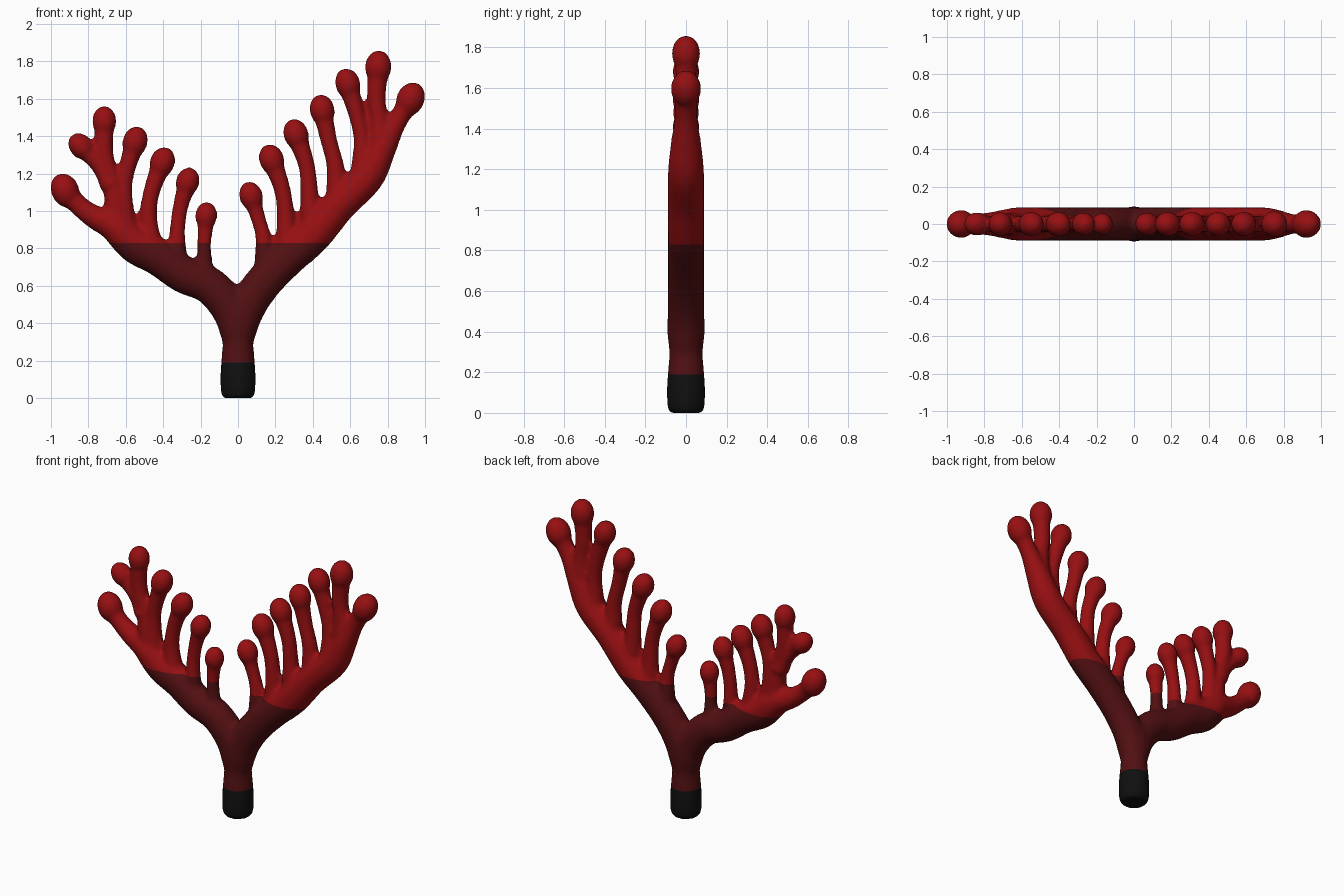
import bpy, bmesh, math
from mathutils import Vector

if "Cube" in bpy.data.objects:
    bpy.data.objects.remove(bpy.data.objects["Cube"])

SIDES = 16


def material(name, rgb):
    m = bpy.data.materials.new(name)
    m.diffuse_color = (*rgb, 1)
    m.use_nodes = True
    m.node_tree.nodes["Principled BSDF"].inputs["Base Color"].default_value = m.diffuse_color
    return m


BANDS = [material("black foot", (0.005, 0.005, 0.005)),
         material("dark red", (0.085, 0.005, 0.006)),
         material("bright red", (0.31, 0.005, 0.006))]
CUTS = (0.19, 0.83)


def spline(pts, steps=5):
    """Catmull-Rom through (x, z, radius) points."""
    p = [Vector(q) for q in pts]
    p = [2 * p[0] - p[1]] + p + [2 * p[-1] - p[-2]]
    out = []
    for a, b, c, d in zip(p, p[1:], p[2:], p[3:]):
        for i in range(steps):
            t = i / steps
            out.append(0.5 * (2 * b + (c - a) * t + (2 * a - 5 * b + 4 * c - d) * t ** 2
                              + (3 * b - a - 3 * c + d) * t ** 3))
    return out + [p[-2]]


def tube(bm, pts, depth=None):
    """Round tube in the xz plane; depth limits the radius along y."""
    path = spline(pts)
    rings = []
    for i, (x, z, r) in enumerate(path):
        d = path[min(i + 1, len(path) - 1)] - path[max(i - 1, 0)]
        n = Vector((d.y, 0, -d.x)).normalized()
        ry = min(r, depth) if depth else r
        rings.append([bm.verts.new(Vector((x, 0, z)) + n * r * math.cos(a)
                                   + Vector((0, ry * math.sin(a), 0)))
                      for a in (2 * math.pi * k / SIDES for k in range(SIDES))])
    for lo, hi in zip(rings, rings[1:]):
        for k in range(SIDES):
            j = (k + 1) % SIDES
            bm.faces.new((lo[k], lo[j], hi[j], hi[k]))
    bm.faces.new(rings[0][::-1])
    bm.faces.new(rings[-1])


def bulb(bm, x, z, r, along):
    """Slightly elongated tip pointing along the finger."""
    tilt = Vector((along[0], 0, along[1])).to_track_quat('Z', 'Y').to_matrix().to_4x4()
    new = bmesh.ops.create_uvsphere(bm, u_segments=14, v_segments=10, radius=r)["verts"]
    for v in new:
        v.co.z *= 1.25
        v.co = tilt @ v.co + Vector((x, 0, z))


def finger(bm, base, mid, neck, tip, r=0.068, stem=0.045):
    tube(bm, [(*base, stem * 1.35), (*mid, stem * 1.05), (*neck, stem), (*tip, r * 0.8)])
    bulb(bm, *tip, r, (tip[0] - neck[0], tip[1] - neck[1]))


bm = bmesh.new()

# Trunk
tube(bm, [(0, 0, .078), (0, .03, .092), (0, .12, .095), (0, .2, .09), (0, .3, .083),
          (0, .42, .095), (0, .52, .085)])

# Main arms
tube(bm, [(0, .3, .08), (.04, .47, .1), (.13, .61, .1), (.26, .745, .1), (.4, .87, .1),
          (.54, 1.03, .092), (.69, 1.18, .09), (.77, 1.33, .075), (.84, 1.46, .055),
          (.91, 1.58, .055)], .09)
bulb(bm, .922, 1.597, .076, (.45, 1))
tube(bm, [(0, .3, .08), (-.04, .47, .1), (-.15, .6, .1), (-.29, .66, .1), (-.42, .75, .1),
          (-.55, .82, .1), (-.66, .92, .085), (-.76, .965, .065), (-.84, 1.02, .055),
          (-.91, 1.09, .055)], .09)
bulb(bm, -.925, 1.11, .076, (-.4, 1))

# Fingers on the tall arm
finger(bm, (.14, .72), (.135, .86), (.105, .97), (.07, 1.08), .064, .04)
finger(bm, (.26, .8), (.255, .98), (.235, 1.12), (.18, 1.275))
finger(bm, (.39, .93), (.38, 1.12), (.365, 1.25), (.31, 1.41))
finger(bm, (.53, 1.07), (.52, 1.24), (.485, 1.38), (.45, 1.54))
finger(bm, (.66, 1.2), (.665, 1.37), (.64, 1.5), (.587, 1.68))
finger(bm, (.76, 1.33), (.755, 1.48), (.74, 1.6), (.75, 1.77), .072, .05)

# Fingers on the low arm
finger(bm, (-.18, .65), (-.18, .76), (-.18, .84), (-.17, .975), .06, .038)
finger(bm, (-.32, .7), (-.325, .87), (-.31, 1.01), (-.27, 1.155), .064, .041)
finger(bm, (-.46, .8), (-.48, .97), (-.46, 1.11), (-.405, 1.26))
finger(bm, (-.6, .89), (-.61, 1.07), (-.6, 1.2), (-.55, 1.37))
finger(bm, (-.645, .95), (-.67, 1.14), (-.715, 1.3), (-.715, 1.48), .066, .05)
finger(bm, (-.68, 1.14), (-.72, 1.21), (-.765, 1.27), (-.838, 1.345), .064, .045)

bmesh.ops.recalc_face_normals(bm, faces=bm.faces)
mesh = bpy.data.meshes.new("branching_coral")
bm.to_mesh(mesh)
bm.free()
coral = bpy.data.objects.new("branching_coral", mesh)
bpy.context.collection.objects.link(coral)

# Fuse all tubes into one skin with soft joints
fuse = coral.modifiers.new("fuse", 'REMESH')
fuse.mode = 'VOXEL'
fuse.voxel_size = 0.014
soften = coral.modifiers.new("soften", 'SMOOTH')
soften.factor = 0.5
soften.iterations = 5
fused = bpy.data.meshes.new_from_object(
    coral.evaluated_get(bpy.context.evaluated_depsgraph_get()))
coral.modifiers.clear()
coral.data = fused
fused.materials.clear()
for m in BANDS:
    fused.materials.append(m)

# Cut the colour bands at fixed heights
bm = bmesh.new()
bm.from_mesh(fused)
for h in CUTS:
    bmesh.ops.bisect_plane(bm, geom=bm.verts[:] + bm.edges[:] + bm.faces[:], dist=1e-5,
                           plane_co=(0, 0, h), plane_no=(0, 0, 1))
for f in bm.faces:
    f.material_index = sum(f.calc_center_median().z > h for h in CUTS)
low = min(v.co.z for v in bm.verts)
bmesh.ops.translate(bm, verts=bm.verts, vec=(0, 0, -low))
bm.to_mesh(fused)
bm.free()

bpy.context.view_layer.objects.active = coral
coral.select_set(True)
bpy.ops.object.shade_smooth_by_angle(angle=math.radians(50))
